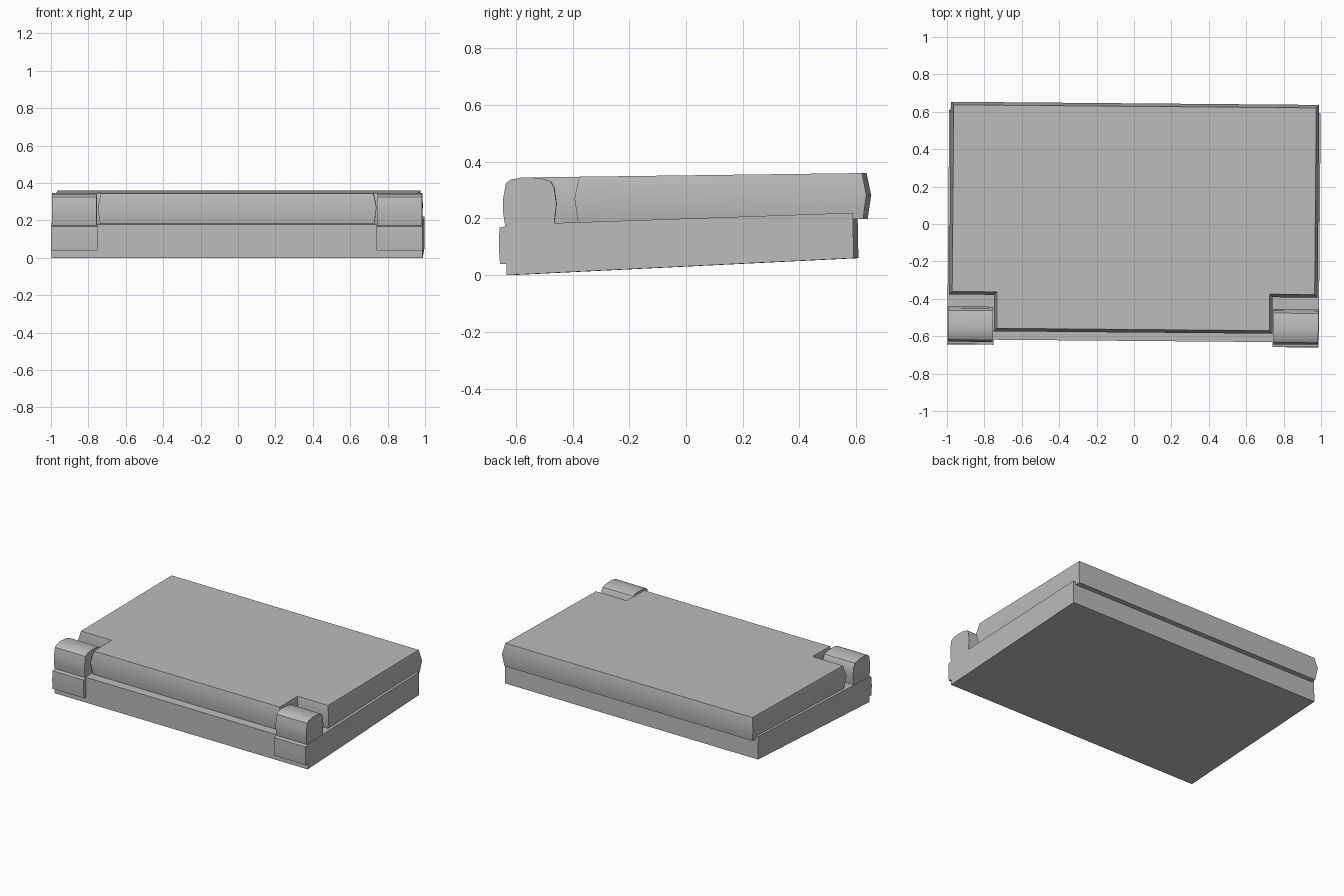
import bpy, bmesh, math
from mathutils import Matrix

if "Cube" in bpy.data.objects:
    bpy.data.objects.remove(bpy.data.objects["Cube"])

YAW = Matrix.Rotation(-0.0085, 4, 'Z')  # the whole case sits slightly turned
grey = bpy.data.materials.new("plain_grey")
grey.diffuse_color = (0.5, 0.5, 0.5, 1)
grey.use_nodes = True
grey.node_tree.nodes["Principled BSDF"].inputs["Base Color"].default_value = grey.diffuse_color


def loft(name, rings, angle=35):
    """Skin a stack of equal-length point rings and cap both ends."""
    bm = bmesh.new()
    loops = [[bm.verts.new(p) for p in ring] for ring in rings]
    for a, b in zip(loops, loops[1:]):
        for i in range(len(a)):
            j = (i + 1) % len(a)
            bm.faces.new((a[i], a[j], b[j], b[i]))
    bm.faces.new(loops[0][::-1])
    bm.faces.new(loops[-1])
    bmesh.ops.recalc_face_normals(bm, faces=bm.faces)
    bm.transform(YAW)
    mesh = bpy.data.meshes.new(name)
    bm.to_mesh(mesh)
    bm.free()
    mesh.materials.append(grey)
    ob = bpy.data.objects.new(name, mesh)
    bpy.context.collection.objects.link(ob)
    bpy.ops.object.select_all(action='DESELECT')
    ob.select_set(True)
    bpy.context.view_layer.objects.active = ob
    bpy.ops.object.shade_smooth_by_angle(angle=math.radians(angle))
    return ob


def extrude_x(name, profile, x0, x1):
    """Extrude a (y, z) profile along x."""
    return loft(name, [[(x, y, z) for y, z in profile] for x in (x0, x1)])


def lid_ring(inset, z0, slope):
    """Lid outline with a notch at each front corner, on a sloping plane."""
    x, nx = 0.985 - inset, 0.745 - inset
    back, front, ny = 0.645 - inset, -0.58 + inset, -0.385 + inset
    half = [(nx, front), (nx, ny), (x, ny), (x, back)]
    outline = half + [(-px, py) for px, py in reversed(half)]
    return [(px, py, z0 + slope * py) for px, py in outline]


# Wedge-shaped base
extrude_x("base", [(-0.625, 0), (0.60, 0.06), (0.597, 0.22), (-0.625, 0.178)],
          -0.993, 0.993)

# Lid with bulging walls
loft("lid", [lid_ring(0.012, 0.19, 0.014),
             lid_ring(0.0, 0.275, 0.012),
             lid_ring(0.016, 0.352, 0.013)])

# Rounded hinge blocks and the plates below them
HINGE = [(-0.63, 0.176), (-0.637, 0.22), (-0.637, 0.27), (-0.627, 0.325),
         (-0.61, 0.337), (-0.57, 0.345), (-0.51, 0.343), (-0.47, 0.332),
         (-0.457, 0.31), (-0.449, 0.25), (-0.457, 0.18)]
PLATE = [(-0.62, 0.04), (-0.648, 0.04), (-0.652, 0.10), (-0.65, 0.168),
         (-0.62, 0.174)]
for side, s in (("left", -1), ("right", 1)):
    extrude_x(side + "_hinge", HINGE, s * 0.75, s * 0.99)
    extrude_x(side + "_hinge_plate", PLATE, s * 0.747, s * 0.993)
